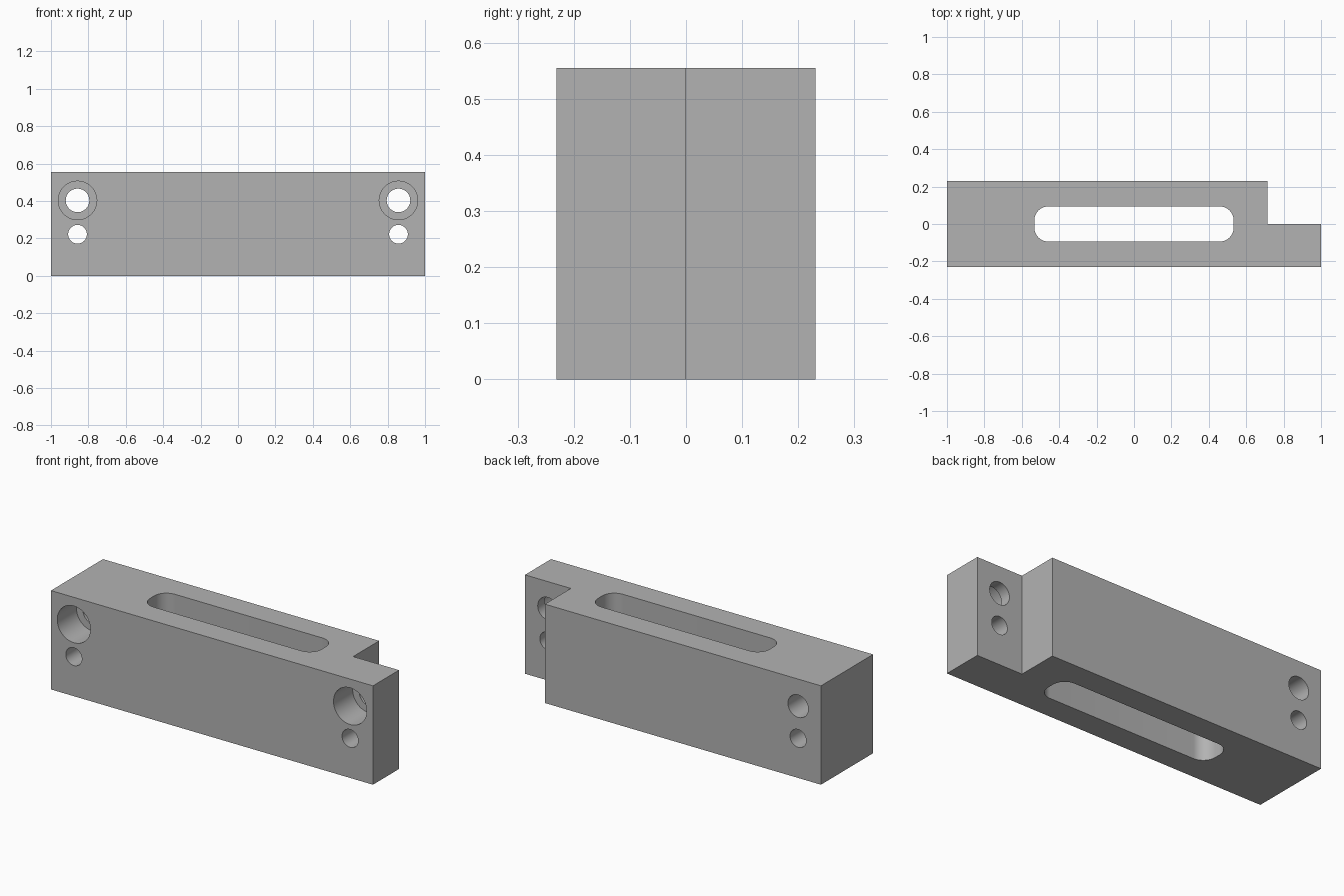
import bpy
import bmesh
from math import cos, sin, pi, radians
from mathutils import Matrix, Vector

old = bpy.data.objects.get("Cube")
if old:
    bpy.data.objects.remove(old, do_unlink=True)

LENGTH, DEPTH, HEIGHT = 2.0, 0.462, 0.555
FRONT = -DEPTH / 2

grey = bpy.data.materials.new("plain grey")
grey.use_nodes = True
colour = (0.45, 0.45, 0.45, 1)
grey.diffuse_color = colour
grey.node_tree.nodes["Principled BSDF"].inputs["Base Color"].default_value = colour


def make_object(name, bm):
    bmesh.ops.recalc_face_normals(bm, faces=bm.faces)
    mesh = bpy.data.meshes.new(name)
    bm.to_mesh(mesh)
    bm.free()
    mesh.materials.append(grey)
    obj = bpy.data.objects.new(name, mesh)
    bpy.context.collection.objects.link(obj)
    return obj


def prism(name, outline, z0, z1):
    """Extrude a flat outline upwards."""
    bm = bmesh.new()
    face = bm.faces.new([bm.verts.new((x, y, z0)) for x, y in outline])
    top = bmesh.ops.extrude_face_region(bm, geom=[face])["geom"]
    verts = [v for v in top if isinstance(v, bmesh.types.BMVert)]
    bmesh.ops.translate(bm, vec=(0, 0, z1 - z0), verts=verts)
    return make_object(name, bm)


def bore(name, x, z, radius, y0, y1):
    """Cylinder along y, used as a drill."""
    bm = bmesh.new()
    place = Matrix.Translation(Vector((x, (y0 + y1) / 2, z))) @ Matrix.Rotation(pi / 2, 4, "X")
    bmesh.ops.create_cone(bm, cap_ends=True, segments=64, radius1=radius,
                          radius2=radius, depth=y1 - y0, matrix=place)
    return make_object(name, bm)


def rounded_rectangle(hx, hy, r, steps=12):
    points = []
    for i, (sx, sy) in enumerate([(1, 1), (-1, 1), (-1, -1), (1, -1)]):
        for k in range(steps + 1):
            a = (i + k / steps) * pi / 2
            points.append((sx * (hx - r) + r * cos(a), sy * (hy - r) + r * sin(a)))
    return points


def cut(target, cutter):
    mod = target.modifiers.new("cut", "BOOLEAN")
    mod.operation = "DIFFERENCE"
    mod.solver = "EXACT"
    mod.object = cutter
    bpy.context.view_layer.objects.active = target
    bpy.ops.object.modifier_apply(modifier=mod.name)
    bpy.data.objects.remove(cutter, do_unlink=True)


# Block with a stepped back corner on its left end
right, left, step = -LENGTH / 2, LENGTH / 2, 0.715
block = prism("slotted_block",
              [(right, FRONT), (left, FRONT), (left, 0), (step, 0),
               (step, -FRONT), (right, -FRONT)], 0, HEIGHT)

# Long vertical slot with rounded corners
cut(block, prism("slot_cutter", rounded_rectangle(0.533, 0.094, 0.075), -0.1, HEIGHT + 0.1))

# Counterbored bolt hole and smaller pin hole at each end
for x in (-0.858, 0.858):
    cut(block, bore("counterbore_cutter", x, 0.403, 0.103, FRONT - 0.1, FRONT + 0.17))
    cut(block, bore("bolt_hole_cutter", x, 0.403, 0.063, -0.5, 0.5))
    cut(block, bore("pin_hole_cutter", x, 0.222, 0.05, -0.5, 0.5))

# Smooth bores and slot corners, crisp edges
bpy.ops.object.select_all(action="DESELECT")
block.select_set(True)
bpy.context.view_layer.objects.active = block
bpy.ops.object.shade_smooth_by_angle(angle=radians(30))
